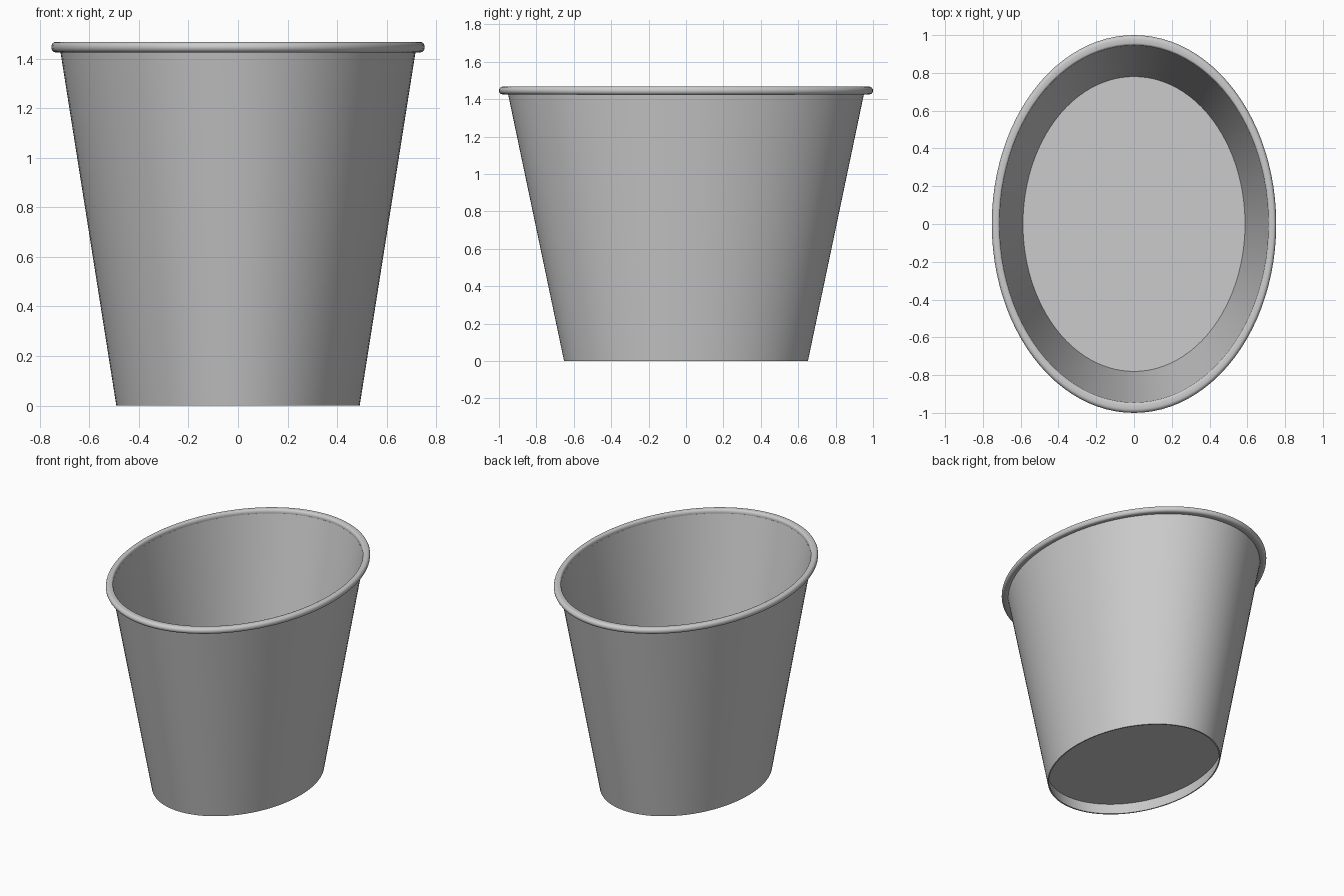
import bpy
import bmesh
from math import sin, cos, pi, radians

SEGMENTS = 96
ASPECT = 0.753          # width of the oval compared with its length

old = bpy.data.objects.get("Cube")
if old:
    bpy.data.objects.remove(old, do_unlink=True)

grey = bpy.data.materials.new("light grey")
grey.use_nodes = True
colour = (0.6, 0.6, 0.6, 1)
grey.diffuse_color = colour
grey.node_tree.nodes["Principled BSDF"].inputs["Base Color"].default_value = colour


def oval_ring(bm, radius, z):
    angles = [2 * pi * i / SEGMENTS for i in range(SEGMENTS)]
    return [bm.verts.new((ASPECT * radius * cos(a), radius * sin(a), z)) for a in angles]


def finish(bm, name):
    bmesh.ops.recalc_face_normals(bm, faces=bm.faces)
    mesh = bpy.data.meshes.new(name)
    bm.to_mesh(mesh)
    bm.free()
    mesh.materials.append(grey)
    obj = bpy.data.objects.new(name, mesh)
    bpy.context.collection.objects.link(obj)
    bpy.ops.object.select_all(action='DESELECT')
    obj.select_set(True)
    bpy.context.view_layer.objects.active = obj
    bpy.ops.object.shade_smooth_by_angle(angle=radians(35))
    return obj


def lathe(name, profile):
    """Sweep a closed (radius, z) profile around the oval."""
    bm = bmesh.new()
    rings = [oval_ring(bm, r, z) for r, z in profile]
    for k, lower in enumerate(rings):
        upper = rings[(k + 1) % len(rings)]
        for i in range(SEGMENTS):
            j = (i + 1) % SEGMENTS
            bm.faces.new((lower[i], lower[j], upper[j], upper[i]))
    return finish(bm, name)


def inner_radius(z):
    return 0.642 + 0.21 * z


def disc(name, z, facing_up):
    bm = bmesh.new()
    ring = oval_ring(bm, inner_radius(z), z)
    face = bm.faces.new(ring if facing_up else ring[::-1])
    mesh_obj = finish(bm, name)
    if (mesh_obj.data.polygons[0].normal.z > 0) != facing_up:
        mesh_obj.data.flip_normals()
    return mesh_obj


# Thin tapered wall
lathe("tub_wall", [(0.652, 0), (0.954, 1.44), (inner_radius(1.44), 1.44), (inner_radius(0), 0)])

# Rolled lip: flattened tube with round outer edge
lip = [(0.978 + 0.022 * cos(a), 1.446 + 0.021 * sin(a))
       for a in [pi * (i / 12 - 0.5) for i in range(13)]]
lip += [(0.957 - 0.013 * cos(a), 1.446 + 0.021 * sin(a))
        for a in [pi * (0.5 - i / 8) for i in range(9)]]
lathe("rolled_lip", lip)

# Raised floor inside and recessed base underneath
disc("inner_floor", 0.66, True)
disc("recessed_base", 0.08, False)
